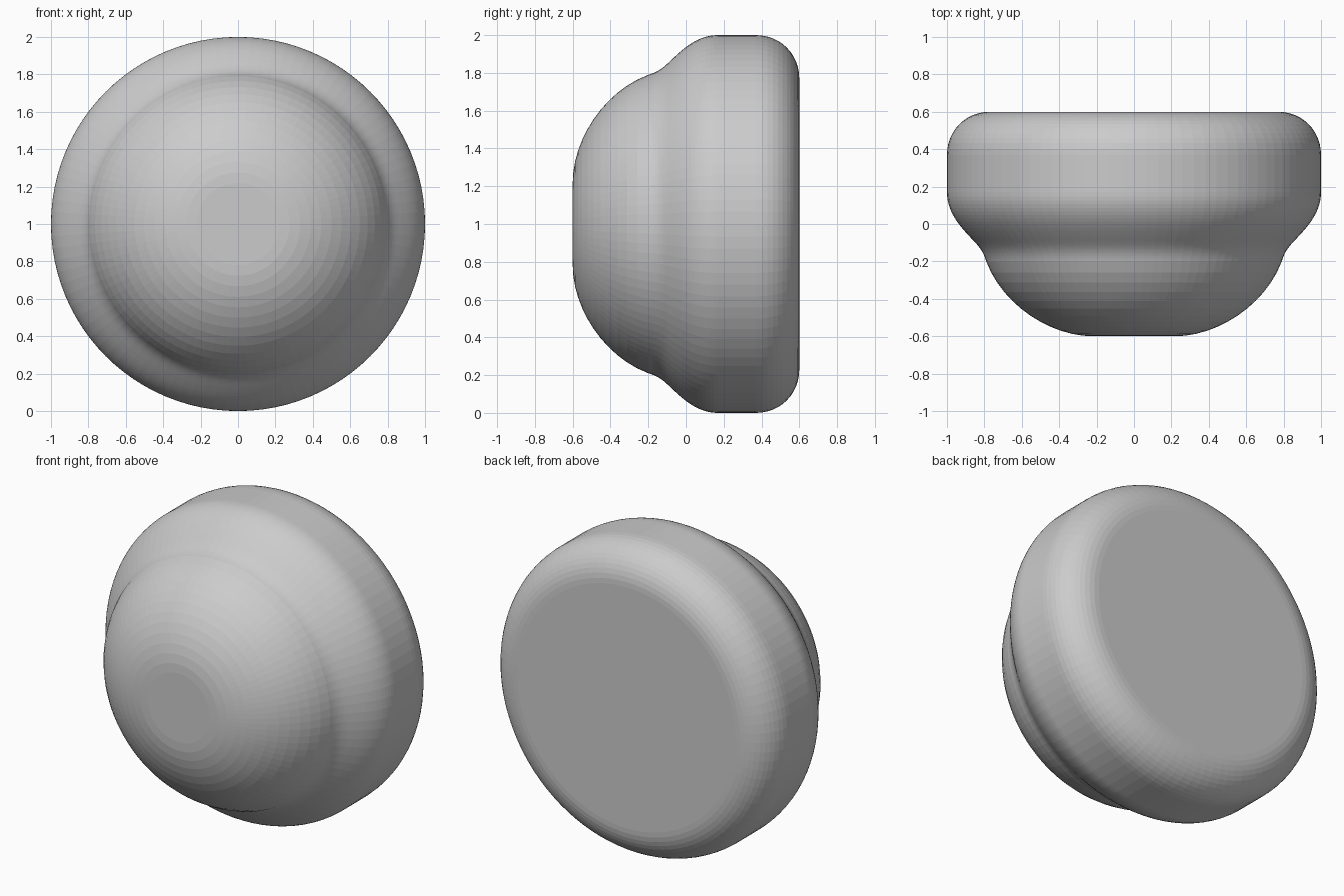
import bpy, bmesh, math
from mathutils import Vector
from mathutils.geometry import interpolate_bezier

SEGMENTS = 96
STEPS = 13

cube = bpy.data.objects.get("Cube")
if cube:
    bpy.data.objects.remove(cube, do_unlink=True)

# Half profile as joined curves of (radius, depth), from back rim to front face
curves = [
    [(0.77, 0.6), (0.9, 0.6), (1, 0.5), (1, 0.37)],              # back rim
    [(1, 0.17), (1, 0.08), (0.95, 0.01), (0.89, -0.055)],        # front shoulder
    [(0.89, -0.055), (0.845, -0.105), (0.81, -0.13), (0.79, -0.2)],  # neck
    [(0.79, -0.2), (0.70, -0.44), (0.44, -0.6), (0.22, -0.6)],   # dome
]
profile = [Vector((0, 0.6, 0))]
for curve in curves:
    profile += interpolate_bezier(*[Vector((r, y, 0)) for r, y in curve], STEPS)
profile.append(Vector((0, -0.6, 0)))

# Spin the profile about the front-to-back axis
bm = bmesh.new()
verts = [bm.verts.new(p) for p in profile]
edges = [bm.edges.new(pair) for pair in zip(verts, verts[1:])]
bmesh.ops.spin(bm, geom=verts + edges, cent=(0, 0, 0), axis=(0, 1, 0),
               angle=math.tau, steps=SEGMENTS, use_merge=False)
bmesh.ops.remove_doubles(bm, verts=bm.verts, dist=0.0005)
bmesh.ops.recalc_face_normals(bm, faces=bm.faces)

mesh = bpy.data.meshes.new("domed_knob")
bm.to_mesh(mesh)
bm.free()
knob = bpy.data.objects.new("domed_knob", mesh)
knob.location.z = 1
bpy.context.collection.objects.link(knob)
